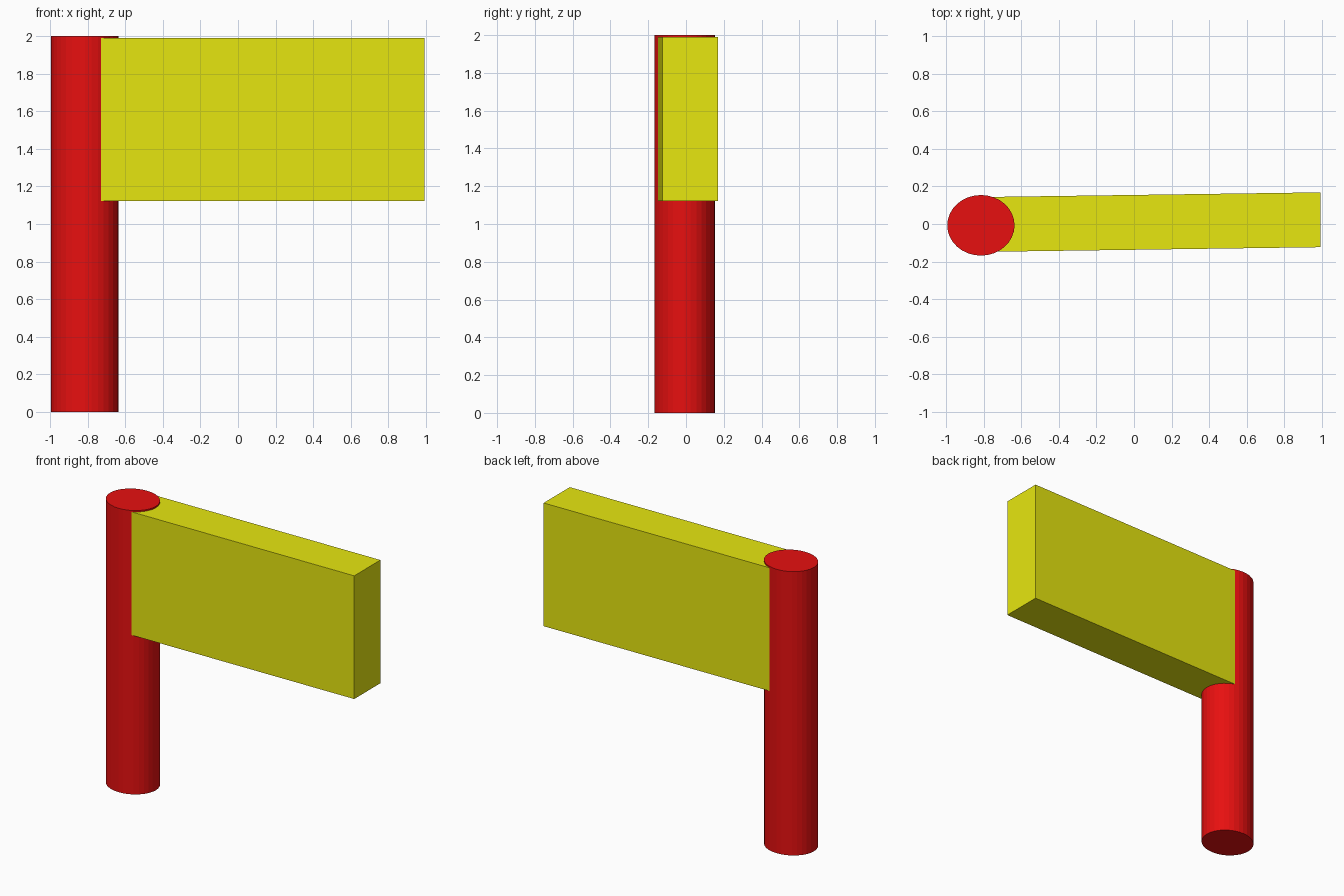
import bpy, bmesh
from mathutils import Matrix

if "Cube" in bpy.data.objects:
    bpy.data.objects.remove(bpy.data.objects["Cube"])


def material(name, color):
    m = bpy.data.materials.new(name)
    m.diffuse_color = (*color, 1.0)
    m.use_nodes = True
    m.node_tree.nodes["Principled BSDF"].inputs["Base Color"].default_value = m.diffuse_color
    return m


def add_object(name, bm, mat):
    bmesh.ops.recalc_face_normals(bm, faces=bm.faces)
    mesh = bpy.data.meshes.new(name)
    bm.to_mesh(mesh)
    bm.free()
    mesh.materials.append(mat)
    obj = bpy.data.objects.new(name, mesh)
    bpy.context.collection.objects.link(obj)
    return obj


red = material("red", (0.8, 0.005, 0.005))
yellow = material("yellow", (0.8, 0.8, 0.005))

# Slightly oval pole
bm = bmesh.new()
bmesh.ops.create_cone(bm, cap_ends=True, segments=32, radius1=1, radius2=1, depth=2,
                      matrix=Matrix.Translation((-0.814, -0.007, 1.0)) @ Matrix.Diagonal((0.179, 0.161, 1, 1)))
add_object("pole", bm, red)

# Thick flag panel, swung slightly backwards at its free end
x0, x1, z0, z1 = -0.75, 0.992, 1.122, 1.99
bm = bmesh.new()
bmesh.ops.create_cube(bm, size=1)
for v in bm.verts:
    x = x1 if v.co.x > 0 else x0
    z = z1 if v.co.z > 0 else z0
    y = 0.0225 + 0.0139 * (x - x1) + 0.2915 * v.co.y
    v.co = (x, y, z)
add_object("flag_panel", bm, yellow)
